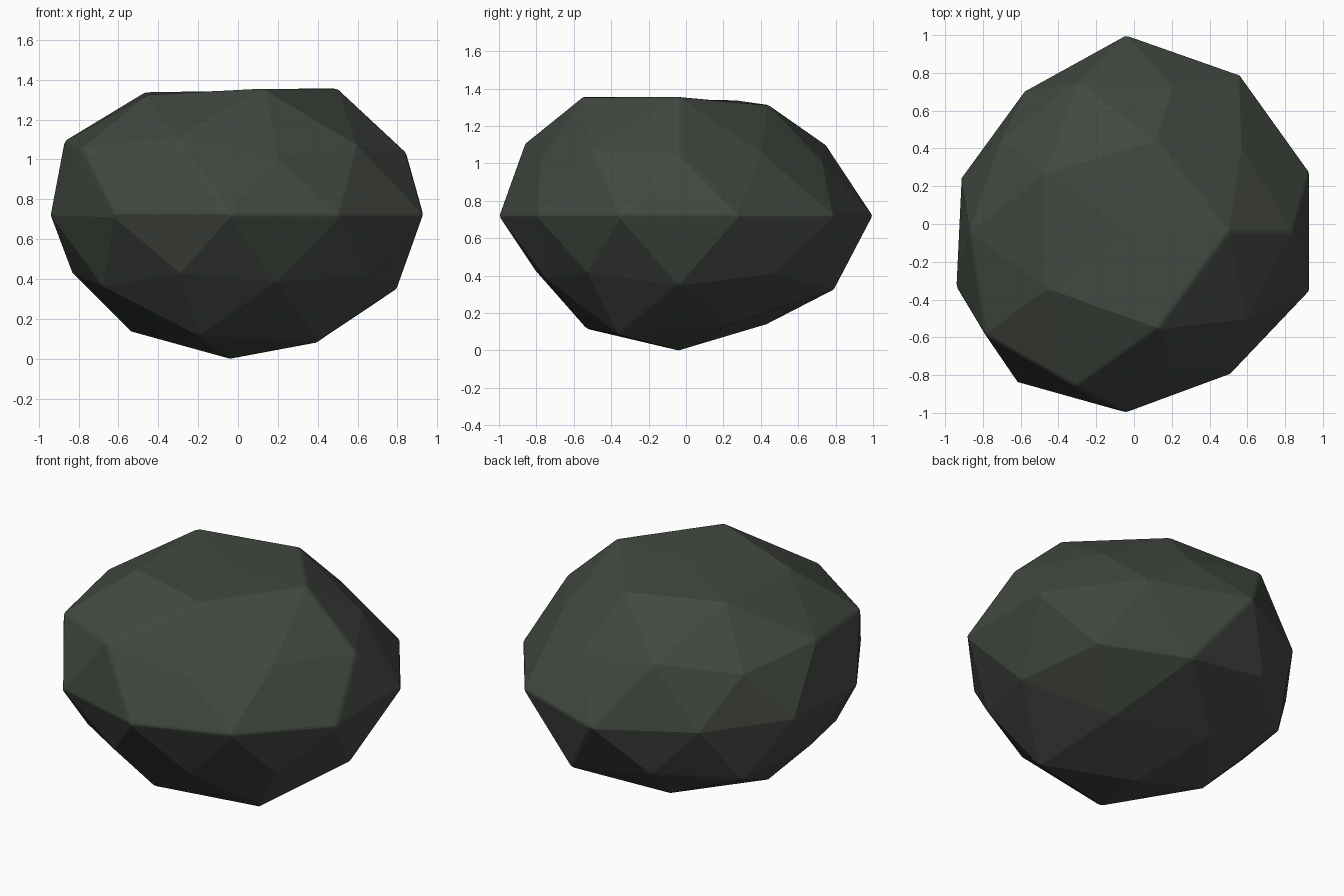
import bpy, bmesh, math
from mathutils import Vector

if "Cube" in bpy.data.objects:
    bpy.data.objects.remove(bpy.data.objects["Cube"])

# Radial scale of each sphere ring, keyed by unit height,
# ordered counter-clockwise from +x (angles 0..360)
RINGS = {
    1.00: [0.86],
    0.85: [1.03, 0.96, 1.00, 0.98, 1.03],            # 0, 72, 144, 216, 288
    0.53: [0.885, 0.98, 0.975, 1.015, 0.925],        # 36, 108, 180, 252, 324
    0.45: [0.985, 0.90, 0.92, 1.035, 0.87],          # 0, 72, 144, 216, 288
    0.00: [1.02, 1.025, 1.04, 0.916, 0.917,
           0.946, 0.986, 0.96, 0.936, 1.02],         # 18, 54, ...
    -0.45: [0.96, 0.95, 0.885, 0.90, 0.93],          # 36, 108, ...
    -0.53: [0.98, 1.03, 0.95, 0.93, 0.88],           # 0, 72, ...
    -0.85: [0.93, 0.94, 0.945, 0.98, 1.035],         # 36, 108, ...
    -1.00: [0.993],
}
CENTRE = Vector((-0.04, -0.04, 0.72))
SQUASH = 0.725

# Faceted boulder from a low icosphere
bm = bmesh.new()
bmesh.ops.create_icosphere(bm, subdivisions=2, radius=1)
for v in bm.verts:
    n = v.co.normalized()
    ring = RINGS[min(RINGS, key=lambda h: abs(h - n.z))]
    turn = (math.atan2(n.y, n.x) / math.tau + 1e-4) % 1.0
    r = ring[int(turn * len(ring)) % len(ring)]
    v.co = CENTRE + Vector((n.x * r, n.y * r, n.z * r * SQUASH))
mesh = bpy.data.meshes.new("rock")
bm.to_mesh(mesh)
bm.free()
rock = bpy.data.objects.new("rock", mesh)
bpy.context.collection.objects.link(rock)

# Worn edges on the sharper creases
bevel = rock.modifiers.new("worn_edges", 'BEVEL')
bevel.width = 0.015
bevel.segments = 2
bevel.limit_method = 'ANGLE'
bevel.angle_limit = math.radians(28)

# Dark grey-green stone
stone = bpy.data.materials.new("dark_stone")
stone.diffuse_color = (0.055, 0.065, 0.052, 1)
stone.use_nodes = True
stone.node_tree.nodes["Principled BSDF"].inputs["Base Color"].default_value = stone.diffuse_color
mesh.materials.append(stone)
